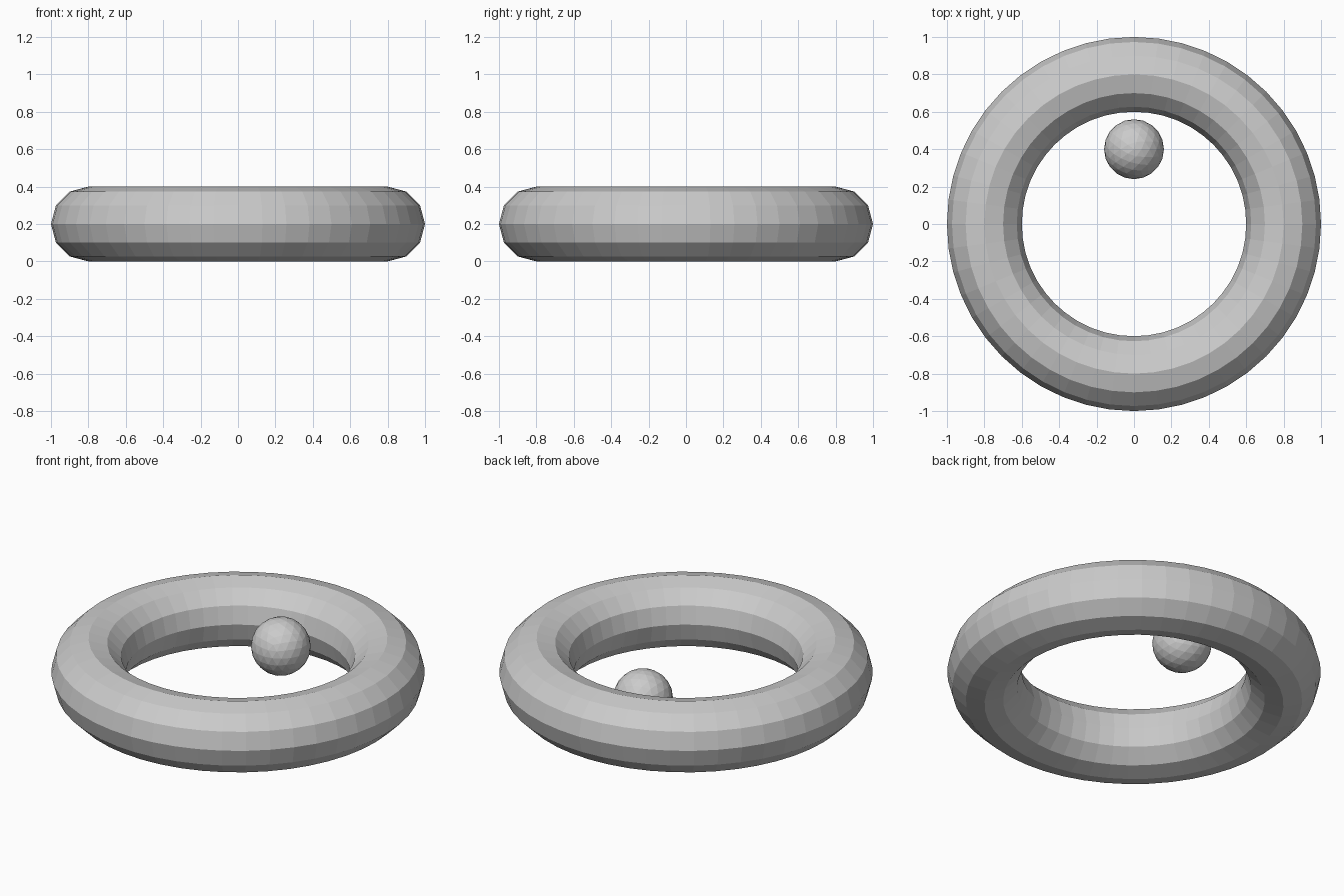
import bpy

if "Cube" in bpy.data.objects:
    bpy.data.objects.remove(bpy.data.objects["Cube"])

# Flat-shaded ring lying on the ground
bpy.ops.mesh.primitive_torus_add(major_radius=0.8, minor_radius=0.2,
                                 major_segments=48, minor_segments=12,
                                 location=(0, 0, 0.2))
bpy.context.object.name = "ring"

# Small faceted ball inside the hole, toward the back
bpy.ops.mesh.primitive_ico_sphere_add(subdivisions=3, radius=0.16,
                                      location=(0, 0.4, 0.2))
bpy.context.object.name = "ball"
